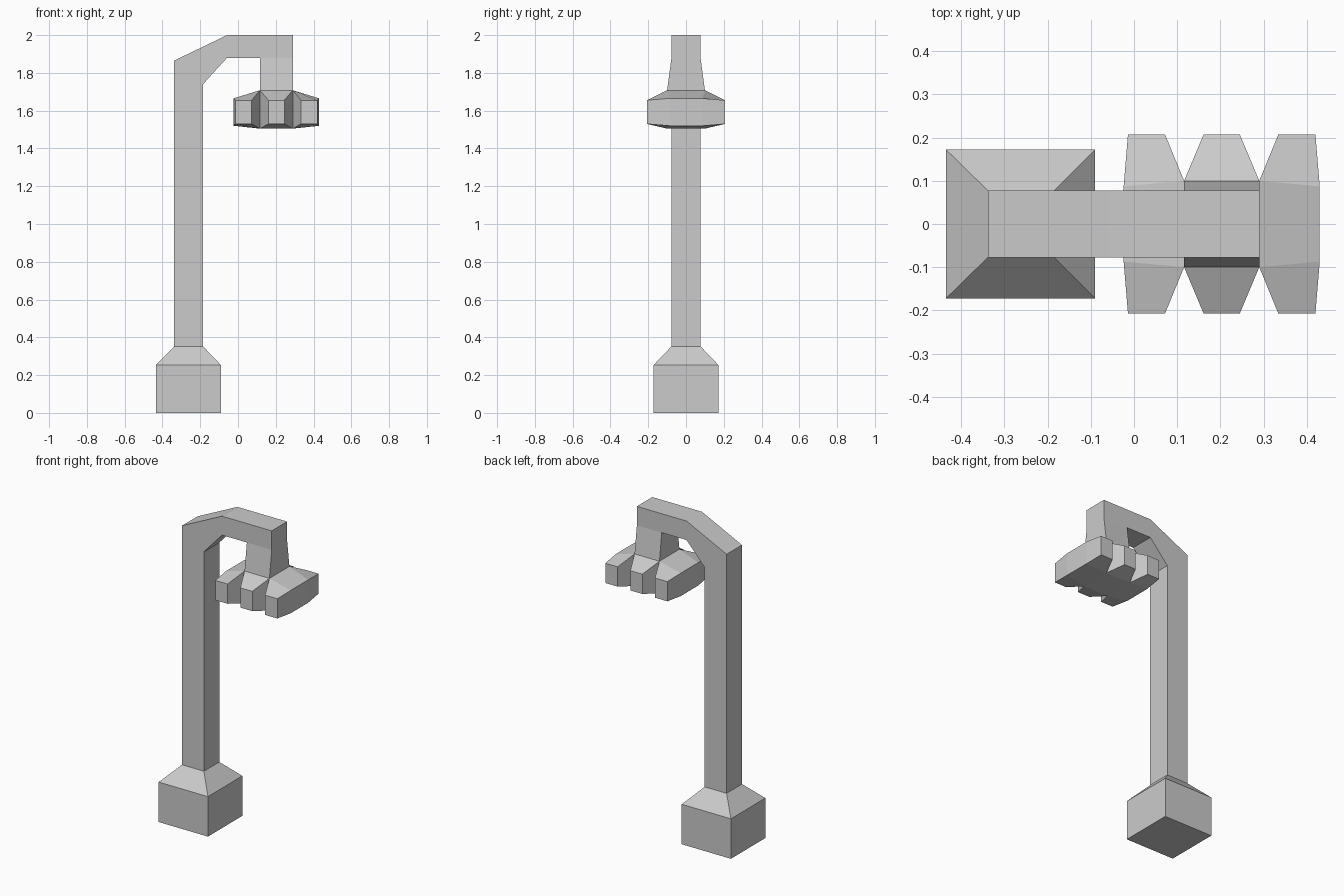
import bpy, bmesh

if "Cube" in bpy.data.objects:
    bpy.data.objects.remove(bpy.data.objects["Cube"])

grey = bpy.data.materials.new("light grey")
grey.diffuse_color = (0.6, 0.6, 0.6, 1)
grey.use_nodes = True
grey.node_tree.nodes["Principled BSDF"].inputs["Base Color"].default_value = grey.diffuse_color


def finish(bm, name):
    bmesh.ops.remove_doubles(bm, verts=bm.verts, dist=0.0005)
    bmesh.ops.recalc_face_normals(bm, faces=bm.faces)
    me = bpy.data.meshes.new(name)
    bm.to_mesh(me)
    bm.free()
    me.materials.append(grey)
    ob = bpy.data.objects.new(name, me)
    bpy.context.collection.objects.link(ob)


def loft(name, rings, cap_start=False):
    """Skin rectangular sections: (outer x, z), (inner x, z), half depth."""
    bm = bmesh.new()
    loops = []
    for (ox, oz), (ix, iz), h in rings:
        loops.append([bm.verts.new(p) for p in
                      ((ox, -h, oz), (ix, -h, iz), (ix, h, iz), (ox, h, oz))])
    for a, b in zip(loops, loops[1:]):
        for i in range(4):
            j = (i + 1) % 4
            # skip repeated points so a corner becomes a clean triangle
            quad = []
            for v in (a[i], a[j], b[j], b[i]):
                if all((v.co - q.co).length > 1e-4 for q in quad):
                    quad.append(v)
            if len(quad) > 2:
                bm.faces.new(quad)
    if cap_start:
        bm.faces.new(loops[0])
    finish(bm, name)


W = 0.077
# Footing block with sloped shoulder
loft("base", [((-0.435, 0), (-0.09, 0), 0.172),
              ((-0.435, 0.253), (-0.09, 0.253), 0.172),
              ((-0.338, 0.352), (-0.185, 0.352), W)], cap_start=True)

# Pole, bent arm and flared neck
loft("pole", [((-0.338, 0.352), (-0.185, 0.352), W),
              ((-0.338, 1.865), (-0.185, 1.74), W),
              ((-0.058, 2.0), (-0.058, 1.88), W),
              ((0.116, 2.0), (0.116, 1.88), W),
              ((0.29, 2.0), (0.116, 1.88), W),
              ((0.29, 1.88), (0.116, 1.88), W),
              ((0.29, 1.708), (0.116, 1.708), 0.1)])

# Lamp head: centre block, side blocks, then three tapered lobes front and back
CX, HX, HY, ZB, ZT = 0.203, 0.087, 0.1, 1.505, 1.708
bm = bmesh.new()
bmesh.ops.create_cube(bm, size=2)
for v in bm.verts:
    v.co = (CX + HX * v.co.x, HY * v.co.y, ZT if v.co.z > 0 else ZB)
bm.normal_update()


def facing(axis):
    return [f for f in bm.faces if abs(f.normal[axis]) > 0.9]


def extrude(face, move):
    new = bmesh.ops.extrude_discrete_faces(bm, faces=[face])["faces"][0]
    for v in new.verts:
        v.co = move(v.co)


for f in facing(0):
    s = 1 if f.normal.x > 0 else -1
    extrude(f, lambda c: (CX + s * 0.227, 0.087 * (1 if c.y > 0 else -1),
                          1.665 if c.z > 1.6 else 1.52))
bm.normal_update()
for f in facing(1):
    mx = f.calc_center_median().x

    def lobe(c):
        side = 1 if c.x > CX else -1
        if abs(mx - CX) < 0.02:
            x = CX + side * 0.042
        else:
            x = CX + side * (0.217 if abs(c.x - CX) > 0.15 else 0.131)
        return (x, 0.207 if c.y > 0 else -0.207, 1.655 if c.z > 1.6 else 1.53)
    extrude(f, lobe)
finish(bm, "lamp_head")
